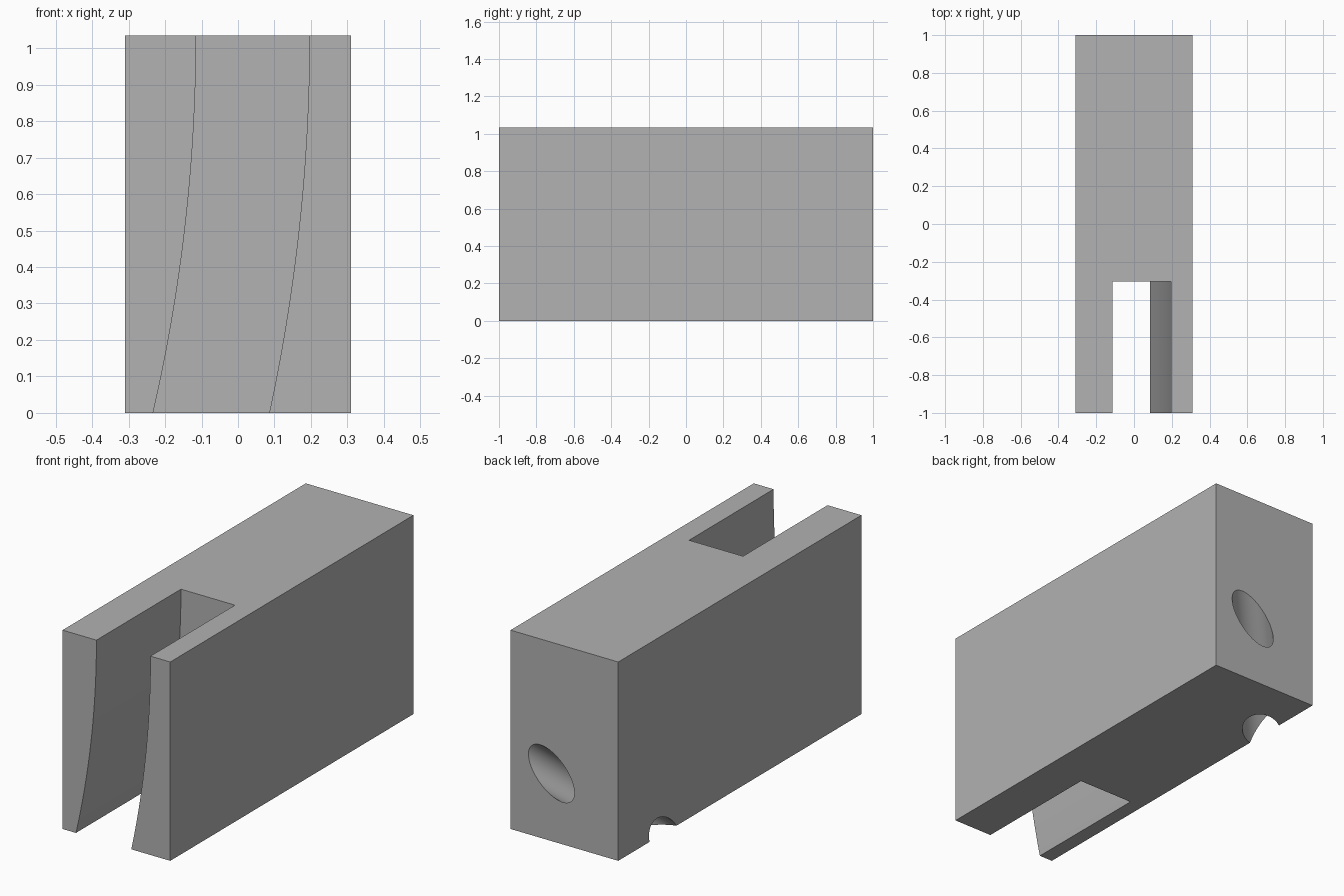
import bpy
import bmesh
from math import sqrt, radians
from mathutils import Vector

if "Cube" in bpy.data.objects:
    bpy.data.objects.remove(bpy.data.objects["Cube"])

WIDTH, LENGTH, HEIGHT = 0.62, 2.0, 1.035

# Single grey material
grey = bpy.data.materials.new("plain_grey")
grey.use_nodes = True
colour = (0.445, 0.445, 0.445, 1)
grey.diffuse_color = colour
grey.node_tree.nodes["Principled BSDF"].inputs["Base Color"].default_value = colour


def make_object(name, bm):
    bmesh.ops.recalc_face_normals(bm, faces=bm.faces[:])
    mesh = bpy.data.meshes.new(name)
    bm.to_mesh(mesh)
    bm.free()
    mesh.materials.append(grey)
    obj = bpy.data.objects.new(name, mesh)
    bpy.context.collection.objects.link(obj)
    return obj


def cut(body, cutter):
    cutter.hide_render = True
    mod = body.modifiers.new(cutter.name, "BOOLEAN")
    mod.operation = "DIFFERENCE"
    mod.solver = "EXACT"
    mod.object = cutter
    bpy.context.view_layer.objects.active = body
    bpy.ops.object.modifier_apply(modifier=mod.name)
    bpy.data.objects.remove(cutter)


# Main block
bm = bmesh.new()
bmesh.ops.create_cube(bm, size=1)
for v in bm.verts:
    v.co = Vector((v.co.x * WIDTH, v.co.y * LENGTH, (v.co.z + 0.5) * HEIGHT))
block = make_object("slotted_block", bm)


# Curved slot: two concentric arcs, upright at the top, extruded from the front
def arc(top_x, radius, steps=32):
    low, high = -0.05, HEIGHT + 0.05
    heights = [low + (high - low) * i / steps for i in range(steps + 1)]
    return [(top_x - radius + sqrt(radius ** 2 - (z - HEIGHT) ** 2), z) for z in heights]


profile = arc(-0.115, 4.6) + arc(0.196, 4.91)[::-1]
bm = bmesh.new()
face = bm.faces.new([bm.verts.new((x, -1.1, z)) for x, z in profile])
ext = bmesh.ops.extrude_face_region(bm, geom=[face])
moved = [g for g in ext["geom"] if isinstance(g, bmesh.types.BMVert)]
bmesh.ops.translate(bm, verts=moved, vec=(0, 1.1 - 0.305, 0))
cut(block, make_object("slot_cutter", bm))

# Diagonal bore from the back face out through the lower side edge
axis = Vector((1, 1, 1)).normalized()
entry = Vector((0.075, 1, 0.352))
bm = bmesh.new()
bmesh.ops.create_cone(bm, cap_ends=True, segments=64, radius1=0.0935, radius2=0.0935, depth=2)
bmesh.ops.transform(bm, matrix=axis.to_track_quat("Z", "Y").to_matrix().to_4x4(), verts=bm.verts)
bmesh.ops.translate(bm, verts=bm.verts, vec=entry - axis * 0.3)
cut(block, make_object("bore_cutter", bm))

# Smooth curved walls, sharp corners
bpy.ops.object.select_all(action="DESELECT")
block.select_set(True)
bpy.context.view_layer.objects.active = block
bpy.ops.object.shade_smooth_by_angle(angle=radians(20))
